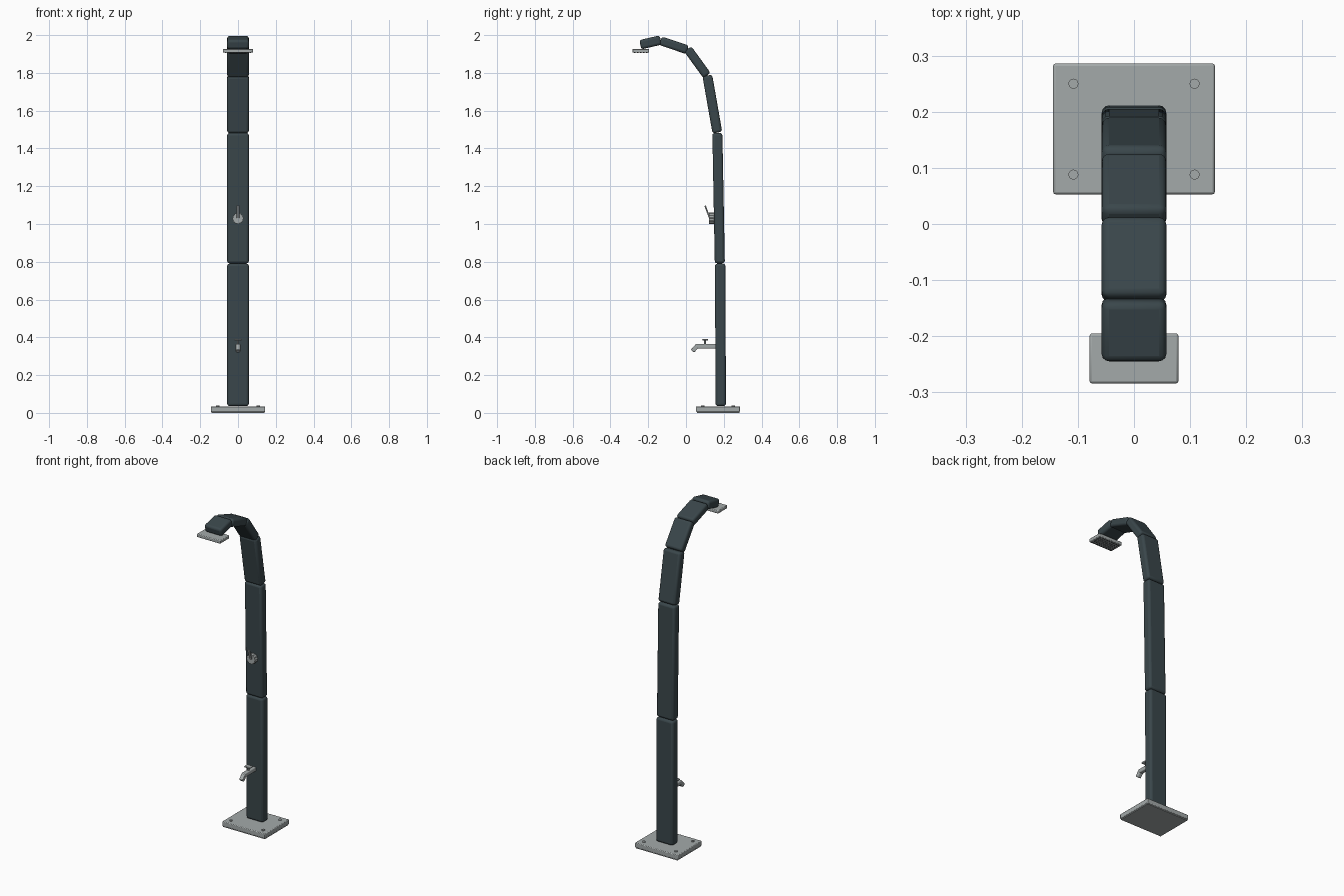
import bpy, bmesh, math
from mathutils import Vector, Matrix

if "Cube" in bpy.data.objects:
    bpy.data.objects.remove(bpy.data.objects["Cube"])


def make_mat(name, rgb):
    m = bpy.data.materials.new(name)
    m.diffuse_color = (*rgb, 1)
    m.use_nodes = True
    m.node_tree.nodes["Principled BSDF"].inputs["Base Color"].default_value = m.diffuse_color
    return m


SLATE = make_mat("dark slate", (0.042, 0.062, 0.070))
STEEL = make_mat("light grey metal", (0.37, 0.40, 0.40))
DARK = make_mat("dark rubber", (0.05, 0.055, 0.06))


def finish(bm, name, mat, bevel=0, segs=2):
    me = bpy.data.meshes.new(name)
    bmesh.ops.recalc_face_normals(bm, faces=bm.faces)
    bm.to_mesh(me)
    bm.free()
    ob = bpy.data.objects.new(name, me)
    bpy.context.collection.objects.link(ob)
    me.materials.append(mat)
    if bevel:
        b = ob.modifiers.new("bevel", 'BEVEL')
        b.width, b.segments, b.limit_method = bevel, segs, 'ANGLE'
    bpy.ops.object.select_all(action='DESELECT')
    bpy.context.view_layer.objects.active = ob
    ob.select_set(True)
    bpy.ops.object.shade_smooth_by_angle(angle=math.radians(40))
    return ob


def box(name, lo, hi, mat, bevel=0, segs=2):
    lo, hi = Vector(lo), Vector(hi)
    bm = bmesh.new()
    bmesh.ops.create_cube(bm, size=1, matrix=Matrix.Translation((lo + hi) / 2)
                          @ Matrix.Diagonal((*(hi - lo), 1)))
    return finish(bm, name, mat, bevel, segs)


def bar(name, a, b, width, thick, mat, bevel, segs=3):
    """Box running from a to b, both (y, z), in the plane x = 0."""
    a, b = Vector((0, *a)), Vector((0, *b))
    d = b - a
    tilt = math.atan2(-d.y, d.z)
    bm = bmesh.new()
    bmesh.ops.create_cube(bm, size=1, matrix=Matrix.Translation((a + b) / 2)
                          @ Matrix.Rotation(tilt, 4, 'X')
                          @ Matrix.Diagonal((width, thick, d.length, 1)))
    return finish(bm, name, mat, bevel, segs)


def add_cyl(bm, a, b, r, n):
    a, b = Vector(a), Vector(b)
    rot = (b - a).to_track_quat('Z', 'Y').to_matrix().to_4x4()
    bmesh.ops.create_cone(bm, cap_ends=True, segments=n, radius1=r, radius2=r,
                          depth=(b - a).length, matrix=Matrix.Translation((a + b) / 2) @ rot)


# Padded column segments: start, end, thickness
segments = [((0.184, 0.036), (0.181, 0.790), 0.055),
            ((0.179, 0.792), (0.166, 1.482), 0.053),
            ((0.166, 1.484), (0.113, 1.786), 0.052),
            ((0.111, 1.786), (0.009, 1.927), 0.047),
            ((0.008, 1.922), (-0.135, 1.970), 0.047),
            ((-0.134, 1.974), (-0.242, 1.949), 0.050)]
for i, (a, b, t) in enumerate(segments):
    bar(f"column_segment_{i + 1}", a, b, 0.115, t, SLATE, 0.013)

# Base plate with four bolts
box("base_plate", (-0.144, 0.053, 0.005), (0.144, 0.286, 0.034), STEEL, 0.004)
bm = bmesh.new()
for x in (-0.108, 0.108):
    for y in (0.088, 0.250):
        add_cyl(bm, (x, y, 0.02), (x, y, 0.039), 0.009, 12)
finish(bm, "base_bolts", STEEL)
box("base_foot", (-0.14, 0.057, 0), (0.14, 0.282, 0.006), STEEL)

# Shower head with a grid of nozzles
box("shower_head", (-0.079, -0.284, 1.907), (0.079, -0.195, 1.927), STEEL, 0.004)
bm = bmesh.new()
for i in range(9):
    for j in range(5):
        x, y = (i - 4) * 0.016, -0.2395 + (j - 2) * 0.016
        add_cyl(bm, (x, y, 1.904), (x, y, 1.91), 0.004, 8)
finish(bm, "shower_nozzles", DARK)

# Mixer: fluted knob with a lever
bm = bmesh.new()
ring = []
for k in range(48):
    r = 0.030 if k % 4 < 2 else 0.027
    t = math.tau * k / 48
    ring.append(bm.verts.new((r * math.cos(t), 0.122, 1.030 + r * math.sin(t))))
face = bm.faces.new(ring)
ext = bmesh.ops.extrude_face_region(bm, geom=[face])
bmesh.ops.translate(bm, vec=(0, 0.038, 0),
                    verts=[v for v in ext['geom'] if isinstance(v, bmesh.types.BMVert)])
finish(bm, "mixer_knob", STEEL)
bar("mixer_lever", (0.126, 1.030), (0.101, 1.097), 0.016, 0.008, STEEL, 0.003, 2)

# Foot tap: spout with an angled tip and a small handle
bar("tap_spout", (0.165, 0.353), (0.050, 0.353), 0.024, 0.025, STEEL, 0.005)
bar("tap_tip", (0.060, 0.355), (0.034, 0.327), 0.024, 0.023, STEEL, 0.004)
box("tap_handle", (-0.020, 0.086, 0.382), (0.020, 0.116, 0.391), STEEL, 0.003)
bm = bmesh.new()
add_cyl(bm, (0, 0.101, 0.360), (0, 0.101, 0.385), 0.005, 12)
finish(bm, "tap_stem", STEEL)
